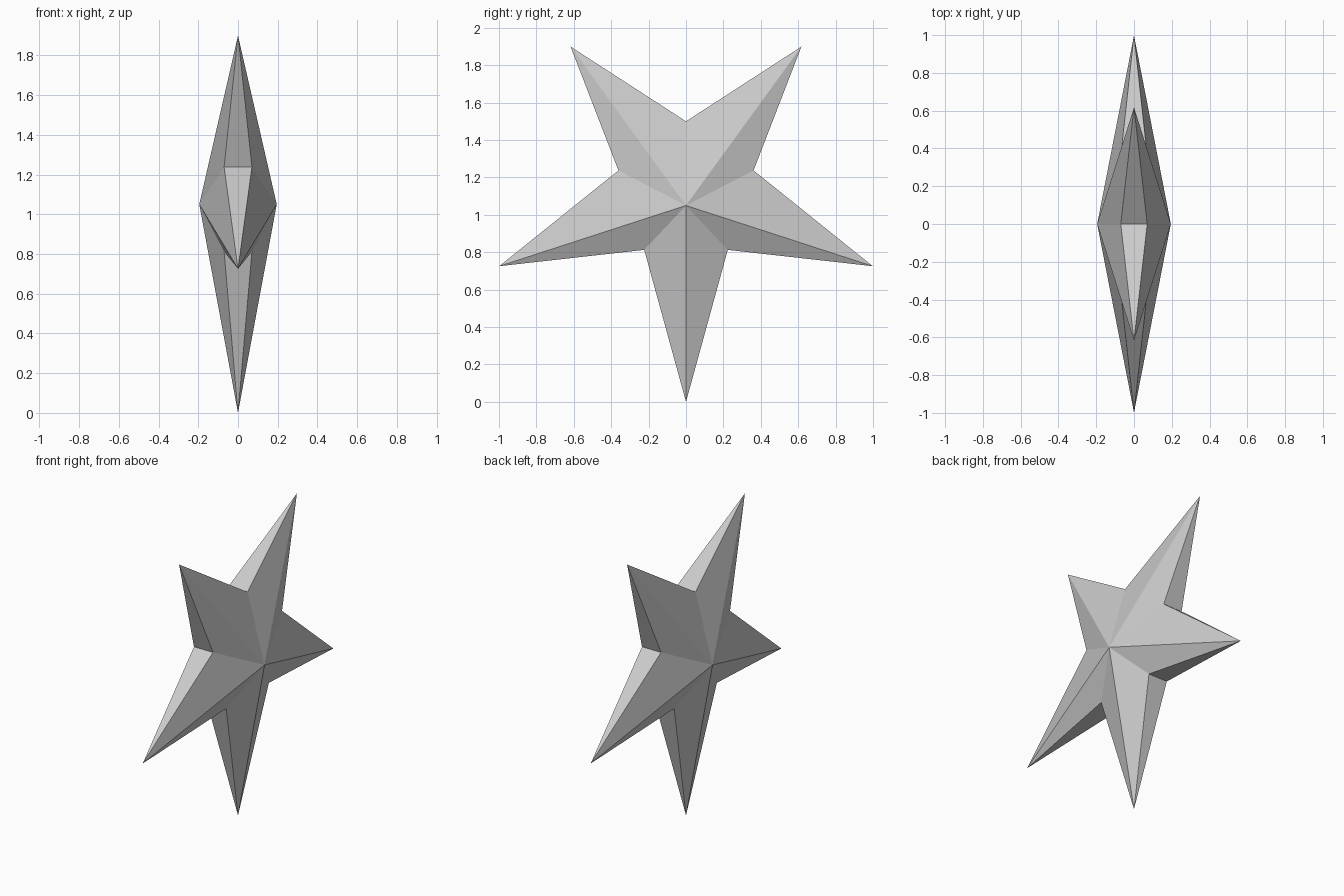
import bpy
import bmesh
from math import sin, cos, pi

cube = bpy.data.objects.get("Cube")
if cube:
    bpy.data.objects.remove(cube, do_unlink=True)

POINTS = 5
RADIUS, NOTCH_RADIUS = 1.05, 0.38
CENTRE_Z, NOTCH_LIFT = 1.05, 0.07
HALF_DEPTH, NOTCH_DEPTH = 0.195, 0.07

grey = bpy.data.materials.new("light grey")
grey.use_nodes = True
colour = (0.6, 0.6, 0.6, 1)
grey.diffuse_color = colour
grey.node_tree.nodes["Principled BSDF"].inputs["Base Color"].default_value = colour

bm = bmesh.new()


def ring(x, radius, z, turn):
    """Five points around the x axis, starting from the bottom."""
    angles = [2 * pi * (i + turn) / POINTS - pi / 2 for i in range(POINTS)]
    return [bm.verts.new((x, radius * cos(a), z + radius * sin(a))) for a in angles]


# Sharp tips, and a pair of notch corners between neighbouring tips
tips = ring(0, RADIUS, CENTRE_Z, 0)
notches = {s: ring(s * NOTCH_DEPTH, NOTCH_RADIUS, CENTRE_Z + NOTCH_LIFT, 0.5)
           for s in (-1, 1)}

# Raised facets on both broad sides
for s in (-1, 1):
    peak = bm.verts.new((s * HALF_DEPTH, 0, CENTRE_Z))
    for i in range(POINTS):
        bm.faces.new((peak, tips[i], notches[s][i]))
        bm.faces.new((peak, notches[s][i - 1], tips[i]))

# Narrow edge facets running from each notch out to the tips
for i in range(POINTS):
    a, b = notches[-1][i], notches[1][i]
    bm.faces.new((a, b, tips[i]))
    bm.faces.new((b, a, tips[(i + 1) % POINTS]))

bmesh.ops.recalc_face_normals(bm, faces=bm.faces)
mesh = bpy.data.meshes.new("star")
bm.to_mesh(mesh)
bm.free()
mesh.materials.append(grey)
star = bpy.data.objects.new("star", mesh)
bpy.context.collection.objects.link(star)
